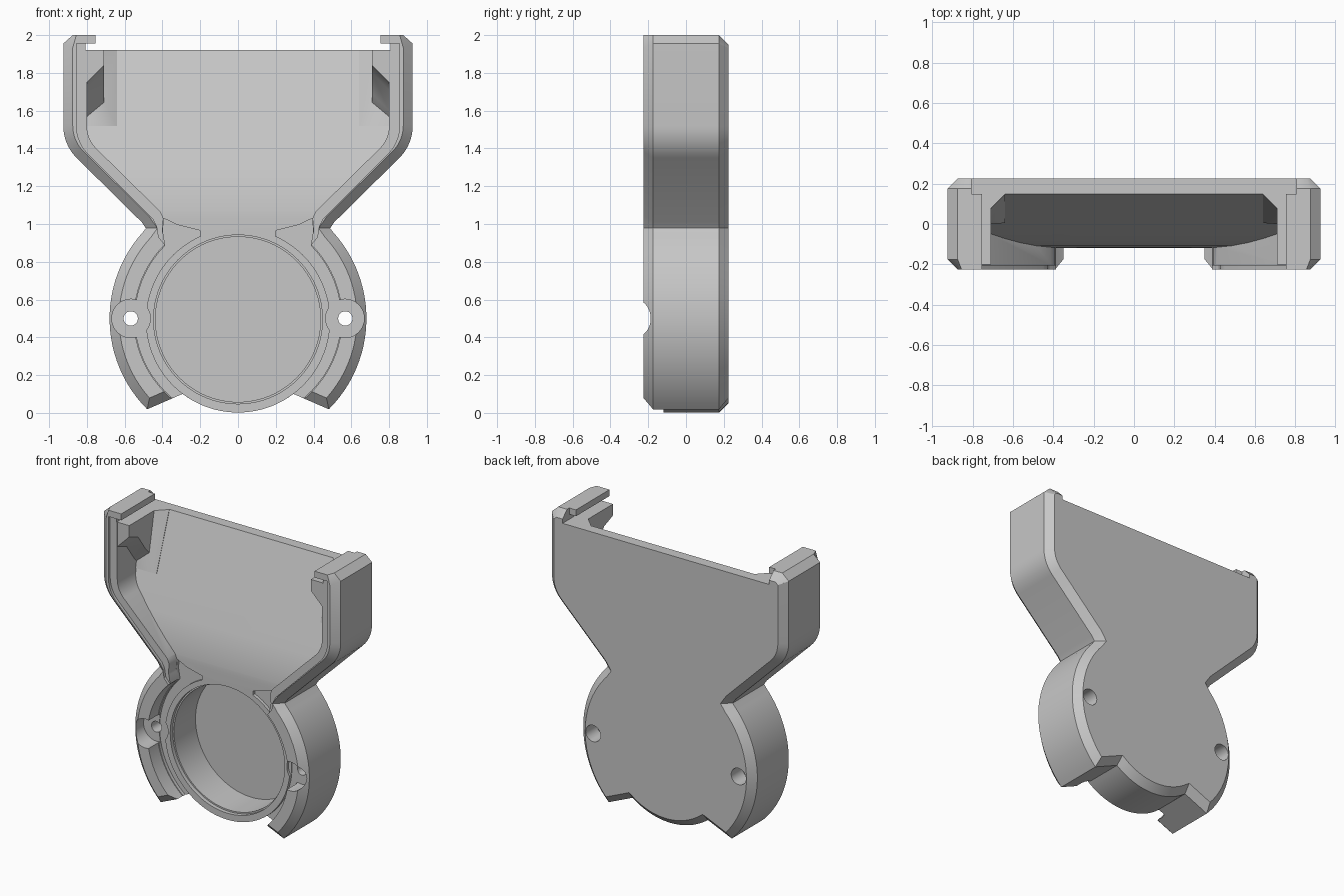
import bpy, bmesh
from math import radians, sin, cos
from mathutils import Vector

if "Cube" in bpy.data.objects:
    bpy.data.objects.remove(bpy.data.objects["Cube"])

FRONT, BACK, FLOOR, SHELF = -0.225, 0.225, 0.15, -0.118
CHAMFER = 0.05

grey = bpy.data.materials.new("plain grey")
grey.use_nodes = True
grey.diffuse_color = (0.57, 0.57, 0.57, 1)
grey.node_tree.nodes["Principled BSDF"].inputs["Base Color"].default_value = grey.diffuse_color


def arc(cx, cz, r, a0, a1, n):
    steps = [radians(a0 + (a1 - a0) * i / n) for i in range(n + 1)]
    return [(cx + r * cos(a), cz + r * sin(a)) for a in steps]


def mirrored(half):
    """Close a right-hand outline with its mirror image."""
    return half + [(-x, z) for x, z in reversed(half) if x > 1e-4]


def inset(pts, width):
    """Move a clockwise outline inwards by an even width."""
    pts = [Vector(p) for p in pts]
    result = []
    for i, p in enumerate(pts):
        d1 = (p - pts[i - 1]).normalized()
        d2 = (pts[(i + 1) % len(pts)] - p).normalized()
        n1, n2 = Vector((d1.y, -d1.x)), Vector((d2.y, -d2.x))
        result.append(tuple(p + (n1 + n2) * (width / (1 + n1.dot(n2)))))
    return result


def loft(name, rings):
    """Closed solid through matching rings of 3D points."""
    bm = bmesh.new()
    loops = [[bm.verts.new(p) for p in ring] for ring in rings]
    bm.faces.new(loops[0][::-1])
    bm.faces.new(loops[-1])
    n = len(loops[0])
    for a, b in zip(loops, loops[1:]):
        for i in range(n):
            j = (i + 1) % n
            bm.faces.new((a[i], a[j], b[j], b[i]))
    bm.normal_update()
    if bm.calc_volume(signed=True) < 0:
        bmesh.ops.reverse_faces(bm, faces=bm.faces[:])
    mesh = bpy.data.meshes.new(name)
    bm.to_mesh(mesh)
    bm.free()
    ob = bpy.data.objects.new(name, mesh)
    bpy.context.scene.collection.objects.link(ob)
    return ob


def prism(name, pts, lo, hi, axis="y"):
    """Extrude a 2D outline: (x, z) along y, or (y, z) along x."""
    place = {"y": lambda p, d: (p[0], d, p[1]),
             "x": lambda p, d: (d, p[0], p[1])}[axis]
    return loft(name, [[place(p, d) for p in pts] for d in (lo, hi)])


def box(name, x0, x1, y0, y1, z0, z1):
    return prism(name, [(x0, z0), (x1, z0), (x1, z1), (x0, z1)], y0, y1)


def disc(name, x, z, r, y0, y1, n=48):
    return prism(name, arc(x, z, r, 0, 360 - 360 / n, n - 1), y0, y1)


def cut(target, tool):
    """Subtract the tool from the target and throw the tool away."""
    mod = target.modifiers.new("cut", "BOOLEAN")
    mod.operation, mod.solver, mod.object = "DIFFERENCE", "EXACT", tool
    bpy.context.view_layer.update()
    graph = bpy.context.evaluated_depsgraph_get()
    mesh = bpy.data.meshes.new_from_object(target.evaluated_get(graph))
    target.modifiers.clear()
    target.data = mesh
    bpy.data.objects.remove(tool)


# Outer shell: flared head, round base, notched foot, chamfered rims
outline = mirrored(
    [(0.875, 2.0), (0.925, 1.955)] + arc(0.685, 1.52, 0.24, 0, -45, 8)
    + [(0.51, 1.01), (0.488, 0.978)] + arc(0, 0.5, 0.68, 42.6, -45, 24)
    + arc(0, 0.49, 0.488, -53, -90, 12))
back_rim = inset(outline, CHAMFER)
front_rim = [(x, 2.0 if z > 1.94 else z) for x, z in back_rim]
layers = [(front_rim, FRONT), (outline, FRONT + CHAMFER),
          (outline, BACK - CHAMFER), (back_rim, BACK)]
shell = loft("housing", [[(x, y, z) for x, z in pts] for pts, y in layers])

# Open top, leaving a small hook on each side
cut(shell, box("top_opening", -0.755, 0.755, -0.4, 0.4, 1.92, 2.2))
cut(shell, box("hook_slot", -0.807, 0.807, -0.4, 0.4, 1.92, 1.955))
cut(shell, box("hook_back", -0.807, 0.807, FLOOR, 0.4, 1.92, 2.2))

# Head cavity with a floor that slopes forward to the shelf
inner = mirrored([(0.8, 1.93)] + arc(0.63, 1.52, 0.17, 0, -45, 8)
                 + [(0.41, 1.065), (0.395, 1.03), (0.4, 0.96), (0.37, 0.88)])
cavity = prism("cavity", inner, -0.4, FLOOR)
ramp = [(0.16, 1.92), (FLOOR, 1.92), (-0.07, 1.3), (-0.092, 1.22), (-0.108, 1.14),
        (-0.116, 1.06), (SHELF, 0.98), (SHELF, 0.8), (0.16, 0.8)]
cut(cavity, prism("floor_slope", ramp, -1, 1, "x"))

# Upper corners: a leaning fillet on the floor and an arched brace under each hook
for s in (1, -1):
    lower = [(0.64, 0.17), (0.64, 0.005), (0.71, 0.0), (0.85, 0.0), (0.85, 0.17)]
    upper = [(0.64, 0.17), (0.64, 0.15), (0.71, 0.08), (0.85, 0.08), (0.85, 0.17)]
    cut(cavity, loft("corner_fillet", [[(s * x, y, z) for x, y in pts]
                                       for pts, z in ((lower, 1.52), (upper, 1.93))]))
    arch = []
    for y, z in ((-0.2, 1.84), (-0.1, 1.8), (-0.02, 1.69), (0.16, 1.5)):
        section = [(0.85, 1.95), (0.71, 1.95), (0.71, z), (0.8, z - 0.09), (0.85, z - 0.09)]
        arch.append([(s * x, y, h) for x, h in section])
    cut(cavity, loft("corner_brace", arch))
cut(shell, cavity)

# Shallow lid ledge around the head
ledge = mirrored([(0.855, 1.955)] + arc(0.645, 1.52, 0.21, 0, -45, 8)
                 + [(0.45, 1.028), (0.43, 0.99), (0.42, 0.93), (0.37, 0.87)])
cut(shell, prism("ledge", ledge, -0.4, -0.205))

# Round base: shelf, groove beside the ring, and deep bowl
cut(shell, disc("shelf", 0, 0.5, 0.55, -0.4, SHELF, 96))
for s in (1, -1):
    groove = (arc(0, 0.5, 0.545, -58, 45, 30)
              + [(0.398, 0.96), (0.393, 1.03), (0.32, 0.995), (0.2, 0.965)]
              + arc(0, 0.49, 0.488, 66, -58, 30))
    cut(shell, prism("groove", [(s * x, z) for x, z in groove], -0.4, -0.095))
cut(shell, disc("bowl", 0, 0.495, 0.437, -0.4, FLOOR, 96))
cut(shell, disc("bowl_rim", 0, 0.495, 0.447, -0.4, -0.09, 96))

# Screw seats, through holes and rear counterbores
for s in (1, -1):
    cut(shell, disc("screw_seat", s * 0.566, 0.5, 0.102, -0.4, -0.1))
    cut(shell, disc("screw_hole", s * 0.568, 0.5, 0.038, -0.4, 0.4, 24))
    cut(shell, disc("counterbore", s * 0.568, 0.5, 0.058, 0.1, 0.4, 24))

# One colour, smooth curves with sharp edges
shell.data.materials.clear()
shell.data.materials.append(grey)
bpy.ops.object.select_all(action="DESELECT")
shell.select_set(True)
bpy.context.view_layer.objects.active = shell
bpy.ops.object.shade_smooth_by_angle(angle=radians(30))
